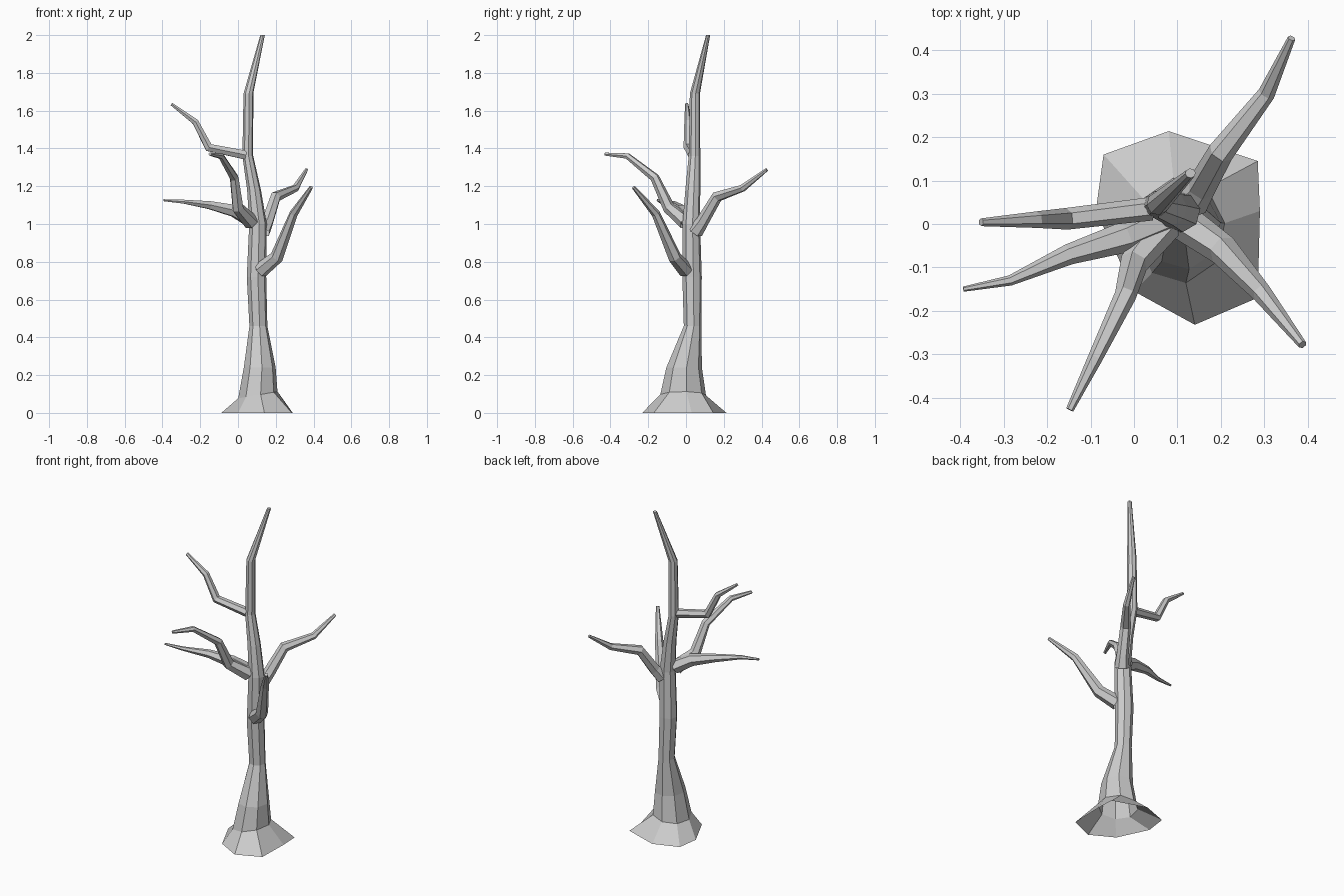
import bpy, bmesh
from math import cos, sin, radians, tau
from mathutils import Vector

if "Cube" in bpy.data.objects:
    bpy.data.objects.remove(bpy.data.objects["Cube"])


def skin(name, rings):
    """Bridge rings of points into a flat-shaded tube, open at the start, capped at the end."""
    bm = bmesh.new()
    loops = [[bm.verts.new(p) for p in ring] for ring in rings]
    n = len(loops[0])
    for a, b in zip(loops, loops[1:]):
        for i in range(n):
            j = (i + 1) % n
            bm.faces.new((a[i], a[j], b[j], b[i]))
    bm.faces.new(loops[-1])
    bmesh.ops.recalc_face_normals(bm, faces=bm.faces)
    mesh = bpy.data.meshes.new(name)
    bm.to_mesh(mesh)
    bm.free()
    obj = bpy.data.objects.new(name, mesh)
    bpy.context.collection.objects.link(obj)
    return obj


def branch(name, path, sides=6):
    """Tapered limb along (x, y, z, radius) points."""
    pts = [Vector(p[:3]) for p in path]
    rings = []
    for i, p in enumerate(pts):
        before = (p - pts[i - 1]).normalized() if i else Vector()
        after = (pts[i + 1] - p).normalized() if i < len(pts) - 1 else Vector()
        t = (before + after).normalized()
        u = t.cross(Vector((0, 0, 1))).normalized()
        v = u.cross(t)
        r = path[i][3]
        rings.append([p + r * (u * cos(tau * k / sides) + v * sin(tau * k / sides))
                      for k in range(sides)])
    return skin(name, rings)


# Trunk: irregular root skirt, then tapering eight-sided rings
skirt = [(.29, .03, 0), (.285, .145, 0), (.08, .214, 0), (-.07, .16, 0),
         (-.088, .03, 0), (0, -.155, 0), (.14, -.232, 0), (.285, -.17, 0)]
levels = [  # x, y, z, x radius, y radius
    (.105, -.015, .095, .105, .122), (.115, -.01, .24, .085, .095),
    (.108, .035, .46, .048, .047), (.098, .032, .72, .052, .052),
    (.106, .028, 1.0, .047, .047), (.085, .036, 1.18, .037, .040),
    (.052, .045, 1.36, .029, .031), (.055, .047, 1.69, .026, .027),
    (.13, .117, 2.0, .012, .011)]
trunk_rings = [skirt]
for n, (x, y, z, rx, ry) in enumerate(levels):
    ring = []
    for k in range(8):
        a = radians(8 + 45 * k)
        # the root collar sits a little higher on the right
        dz = .018 * cos(a) if n == 0 else 0
        ring.append((x + rx * cos(a), y + ry * sin(a), z + dz))
    trunk_rings.append(ring)
skin("trunk", trunk_rings)

# Branches
branch("lower_right_branch", [(.12, .0, .755, .042), (.205, -.06, .825, .036),
                              (.295, -.16, 1.055, .023), (.388, -.278, 1.195, .010)])
branch("back_right_branch", [(.13, .05, .96, .042), (.155, .085, 1.01, .034),
                             (.20, .165, 1.145, .030), (.305, .30, 1.19, .020),
                             (.363, .428, 1.288, .009)])
branch("left_branch", [(.07, .01, 1.02, .042), (-.02, -.03, 1.07, .036),
                       (-.15, -.07, 1.10, .024), (-.285, -.13, 1.118, .012),
                       (-.393, -.15, 1.126, .006)])
branch("front_branch", [(.07, .0, 1.01, .042), (.0, -.09, 1.085, .033),
                        (-.02, -.165, 1.245, .025), (-.09, -.31, 1.36, .017),
                        (-.148, -.428, 1.37, .009)])
branch("upper_left_branch", [(.04, .035, 1.365, .027), (-.155, .012, 1.405, .025),
                             (-.225, .01, 1.54, .019), (-.352, .004, 1.635, .009)])
